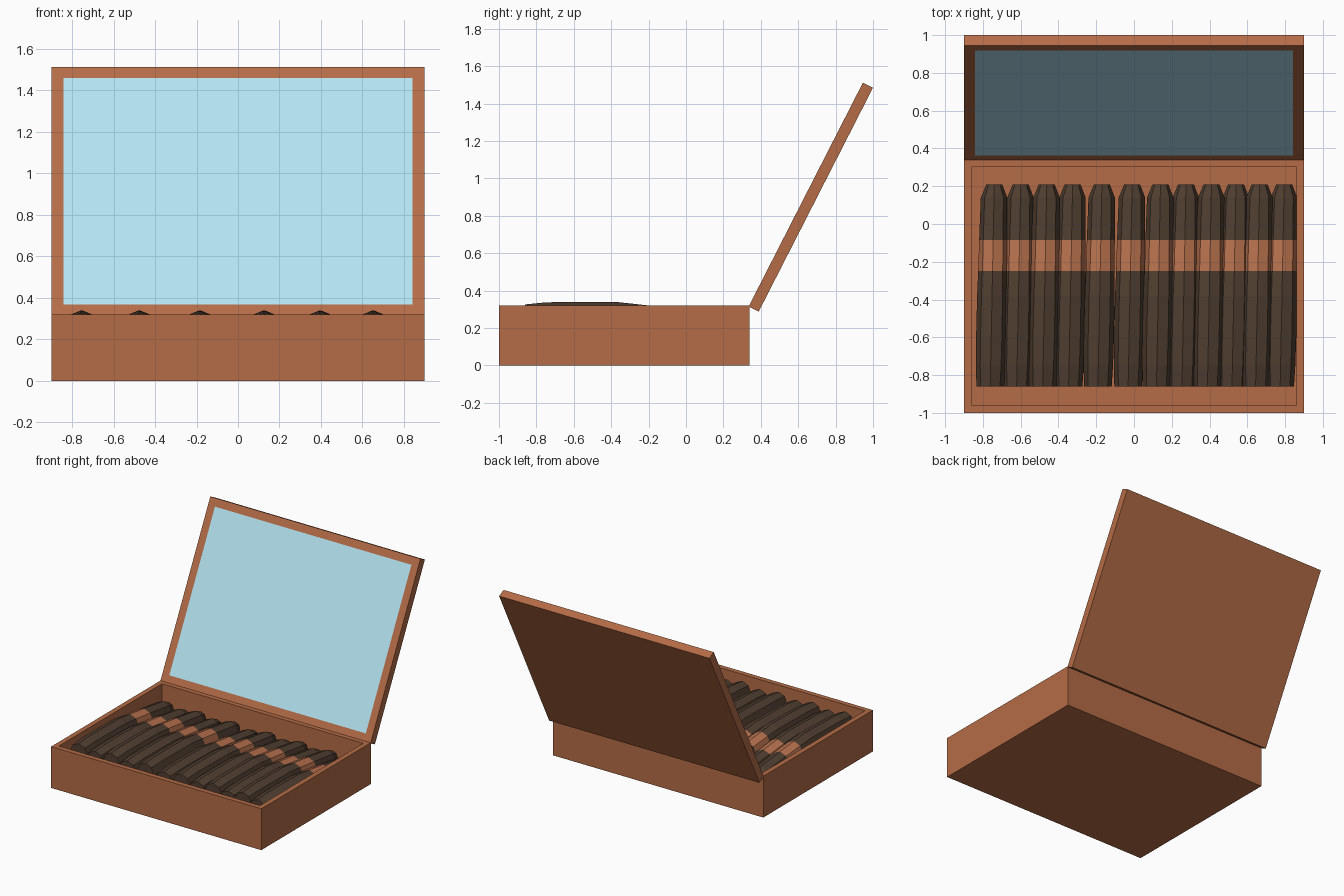
import bpy, bmesh, math
from mathutils import Vector

if "Cube" in bpy.data.objects:
    bpy.data.objects.remove(bpy.data.objects["Cube"])


def material(name, rgb):
    m = bpy.data.materials.new(name)
    m.diffuse_color = (*rgb, 1)
    m.use_nodes = True
    m.node_tree.nodes["Principled BSDF"].inputs["Base Color"].default_value = m.diffuse_color
    return m


WOOD = material("wood", (0.46, 0.15, 0.062))
GLASS = material("pale_blue_panel", (0.45, 0.77, 0.88))
LEAF = material("tobacco_leaf", (0.08, 0.048, 0.03))
BAND = material("paper_band", (0.48, 0.165, 0.075))


def finish(bm, name, mats):
    bmesh.ops.recalc_face_normals(bm, faces=bm.faces)
    me = bpy.data.meshes.new(name)
    bm.to_mesh(me)
    bm.free()
    for m in mats:
        me.materials.append(m)
    ob = bpy.data.objects.new(name, me)
    bpy.context.collection.objects.link(ob)
    return ob


def prism(profile, half_width):
    """Extrude a (y, z) profile along x."""
    bm = bmesh.new()
    face = bm.faces.new([bm.verts.new((-half_width, y, z)) for y, z in profile])
    new = bmesh.ops.extrude_face_region(bm, geom=[face])["geom"]
    bmesh.ops.translate(bm, vec=(2 * half_width, 0, 0),
                        verts=[v for v in new if isinstance(v, bmesh.types.BMVert)])
    bmesh.ops.recalc_face_normals(bm, faces=bm.faces)
    return bm


# Open tray: inset the top face and sink it to form the cavity
bm = prism([(-1, 0), (0.34, 0), (0.34, 0.32), (-1, 0.32)], 0.9)
top = max(bm.faces, key=lambda f: f.calc_center_median().z)
bmesh.ops.inset_region(bm, faces=[top], thickness=0.055)
new = bmesh.ops.extrude_discrete_faces(bm, faces=[top])["faces"][0]
bmesh.ops.translate(bm, vec=(0, 0, -0.22), verts=new.verts)
finish(bm, "box_tray", [WOOD])

# Open lid leaning back, with a pale panel set flush in its inner face
bm = prism([(0.335, 0.315), (0.389, 0.288), (1.0, 1.485), (0.946, 1.512)], 0.9)
inner = min(bm.faces, key=lambda f: f.normal.dot(Vector((0, 0.89, -0.45))))
bmesh.ops.inset_region(bm, faces=[inner], thickness=0.083)
inner.material_index = 1
finish(bm, "lid", [WOOD, GLASS])

# Cigars: octagonal rings along y as (y, radius, axis height)
RINGS = [(-0.86, 0.073, 0.253), (-0.75, 0.078, 0.259), (-0.6, 0.08, 0.26),
         (-0.38, 0.079, 0.261), (-0.25, 0.076, 0.25), (-0.085, 0.074, 0.233),
         (0.14, 0.07, 0.208), (0.21, 0.042, 0.203)]
SIDES = 8


def cigar(name, x, drop):
    bm = bmesh.new()
    rows = []
    for y, r, z in RINGS:
        lean = 0.02 * (y + 0.3)
        row = []
        for i in range(SIDES):
            a = 2 * math.pi * i / SIDES
            row.append(bm.verts.new((x + lean + r * math.cos(a), y,
                                     z - drop + r * math.sin(a))))
        rows.append(row)
    for k, (a, b) in enumerate(zip(rows, rows[1:])):
        for i in range(SIDES):
            j = (i + 1) % SIDES
            f = bm.faces.new((a[i], a[j], b[j], b[i]))
            f.material_index = 1 if k == 4 else 0
    bm.faces.new(rows[0])
    bm.faces.new(rows[-1])
    finish(bm, name, [LEAF, BAND])


# Row of twelve, every second one lying slightly lower
CENTRES = [-0.75, -0.61, -0.472, -0.335, -0.18, -0.02,
           0.13, 0.265, 0.40, 0.53, 0.655, 0.785]
for n, x in enumerate(CENTRES):
    cigar(f"cigar_{n + 1}", x, 0.022 if n % 2 else 0.0)
